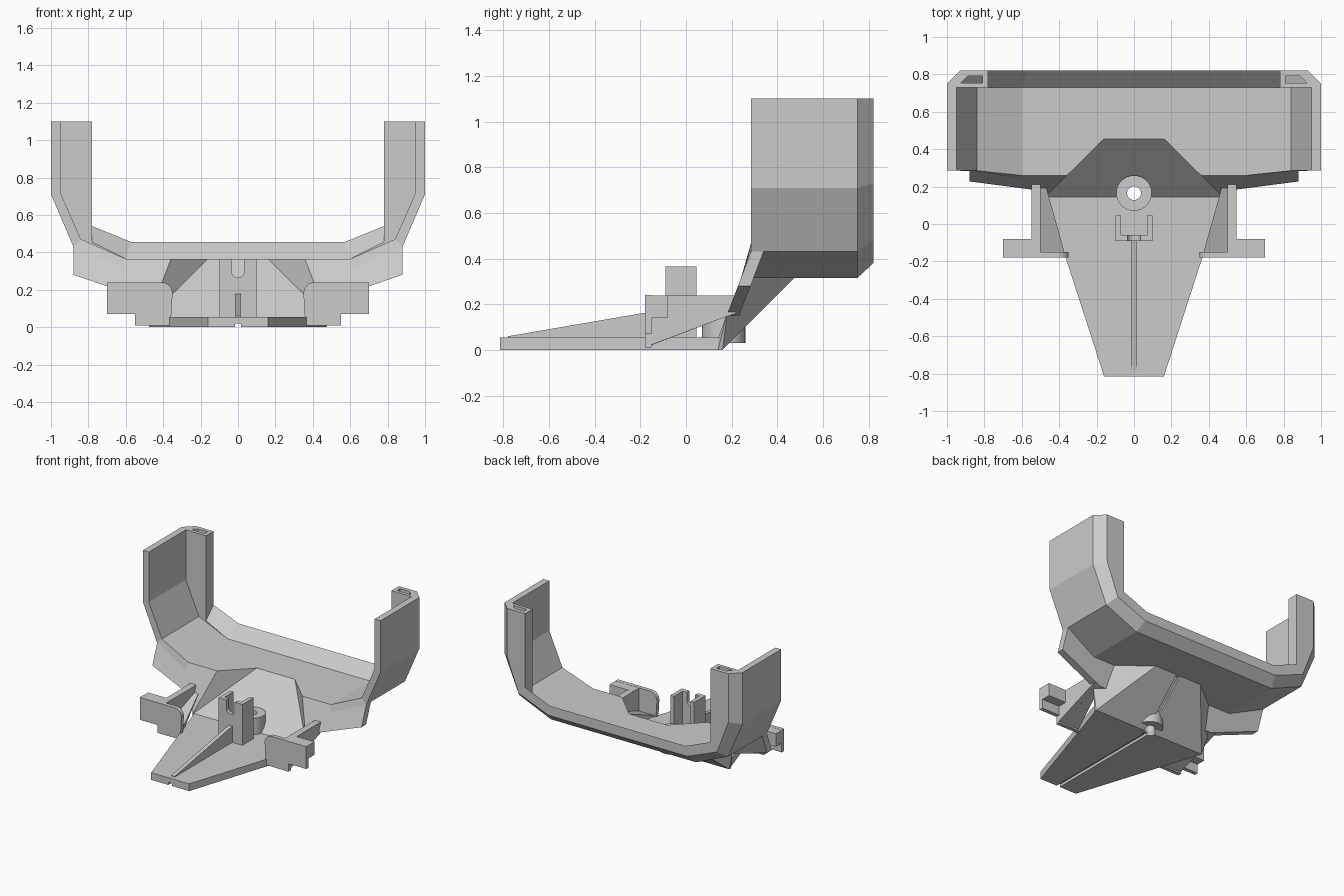
import bpy, bmesh, math

if "Cube" in bpy.data.objects:
    bpy.data.objects.remove(bpy.data.objects["Cube"])

grey = bpy.data.materials.new("plain grey")
grey.use_nodes = True
grey.diffuse_color = (0.6, 0.6, 0.6, 1)
grey.node_tree.nodes["Principled BSDF"].inputs["Base Color"].default_value = (0.6, 0.6, 0.6, 1)


def finish(name, bm):
    bmesh.ops.recalc_face_normals(bm, faces=bm.faces[:])
    mesh = bpy.data.meshes.new(name)
    bm.to_mesh(mesh)
    bm.free()
    mesh.materials.append(grey)
    obj = bpy.data.objects.new(name, mesh)
    bpy.context.collection.objects.link(obj)
    return obj


def loft(name, rings):
    """Skin a list of equal-length point rings and cap both ends."""
    bm = bmesh.new()
    rows = [[bm.verts.new(p) for p in ring] for ring in rings]
    n = len(rows[0])
    for a, b in zip(rows, rows[1:]):
        for i in range(n):
            j = (i + 1) % n
            bm.faces.new((a[i], a[j], b[j], b[i]))
    bm.faces.new(rows[0])
    bm.faces.new(rows[-1])
    bmesh.ops.remove_doubles(bm, verts=bm.verts[:], dist=0.0005)
    return finish(name, bm)


def prism(name, profile, axis, lo, hi):
    """Extrude a flat profile along one axis."""
    place = {"x": lambda p, t: (t, p[0], p[1]),
             "y": lambda p, t: (p[0], t, p[1]),
             "z": lambda p, t: (p[0], p[1], t)}[axis]
    return loft(name, [[place(p, t) for p in profile] for t in (lo, hi)])


def box(name, x, y, z):
    return prism(name, [(x[0], y[0]), (x[1], y[0]), (x[1], y[1]), (x[0], y[1])], "z", *z)


def hull(name, points):
    bm = bmesh.new()
    for p in points:
        bm.verts.new(p)
    bmesh.ops.convex_hull(bm, input=bm.verts[:])
    bmesh.ops.dissolve_limit(bm, angle_limit=0.01, verts=bm.verts[:], edges=bm.edges[:])
    return finish(name, bm)


def both(points):
    return [(s * p[0], *p[1:]) for p in points for s in (1, -1)]


def cone(name, x, y, z0, z1, r0, r1):
    ring = [(math.cos(i * math.tau / 32), math.sin(i * math.tau / 32)) for i in range(32)]
    return loft(name, [[(x + r * c, y + r * s, z) for c, s in ring] for r, z in ((r0, z0), (r1, z1))])


def cut(obj, cutters):
    for c in cutters:
        mod = obj.modifiers.new("cut", "BOOLEAN")
        mod.operation, mod.solver, mod.object = "DIFFERENCE", "EXACT", c
    dg = bpy.context.evaluated_depsgraph_get()
    mesh = bpy.data.meshes.new_from_object(obj.evaluated_get(dg))
    obj.modifiers.clear()
    obj.data = mesh


def front_y(z):
    return min(0.285, 0.18 + (z - 0.155) * 0.38)


# Cradle: one cross-section swept round the U, with a sloped rear lip and rear posts
# each station: outer, chamfered outer, rear lip, lip foot, inner
stations = [
    ((1, 1.1), (0.93, 1.1), (0.78, 1.1), (0.78, 1.1), (0.95, 1.1)),
    ((1, 0.71), (0.93, 0.73), (0.78, 0.72), (0.78, 0.72), (0.95, 0.72)),
    ((0.88, 0.43), (0.835, 0.48), (0.78, 0.54), (0.78, 0.455), (0.84, 0.47)),
    ((0.61, 0.315), (0.585, 0.38), (0.57, 0.455), (0.6, 0.365), (0.6, 0.365)),
]


def cradle_ring(station, s):
    out, back, lip, foot, inn = station
    pts = [(out, front_y(out[1])), (out, 0.75), (back, 0.82), (lip, 0.82),
           (foot, 0.73), (inn, 0.73), (inn, front_y(inn[1]))]
    return [(s * p[0], y, p[1]) for p, y in pts]


cradle = loft("cradle", [cradle_ring(s, -1) for s in stations]
              + [cradle_ring(s, 1) for s in reversed(stations)])

# Skirt leaning forward under the cradle
skirt_half = [(0.6, 0.335), (0.88, 0.43), (0.88, 0.28), (0.5, 0.15)]
outline = skirt_half + [(-x, z) for x, z in reversed(skirt_half)]
skirt = loft("skirt", [[(x, front_y(z) + d, z) for x, z in outline] for d in (0, 0.055)])

# Tapered base plate and the rising hull behind it
base = prism("base_plate", [(-0.16, -0.815), (0.16, -0.815), (0.475, 0.16), (-0.475, 0.16)],
             "z", 0, 0.055)
neck = hull("rear_neck", both([
    (0.475, 0.14, 0), (0.475, 0.16, 0), (0.475, 0.14, 0.05), (0.52, 0.18, 0.16),
    (0.45, 0.28, 0.33), (0.2, 0.475, 0.33), (0.2, 0.475, 0.315)]))

# Boss ring
boss = cone("boss_ring", 0, 0.165, 0.03, 0.18, 0.095, 0.095)

# Cutters: trough, cable groove, bore and post pockets
plan = [(0.16, 0.455), (0.47, 0.15), (0.52, 0.1)]
trough = hull("trough_cutter", both([(x, y, z) for x, y in plan for z in (y - 0.09, 0.6)]))
groove = prism("groove_cutter", [(-0.9, -0.1), (-0.9, 0.02), (0.155, 0.02), (0.5, 0.365),
                                 (0.6, 0.3), (0.2, -0.1)], "x", -0.015, 0.015)
bore = cone("bore_cutter", 0, 0.165, -0.1, 0.4, 0.037, 0.037)
flare = cone("flare_cutter", 0, 0.165, -0.02, 0.03, 0.06, 0.037)
pocket_plan = [(0.81, 0.755), (0.925, 0.755), (0.89, 0.79), (0.81, 0.79)]
pockets = [hull("pocket_cutter", [(s * x, y, z) for x, y in pocket_plan
                                  for z in (0.55 + (x - 0.81) * 1.6, 1.2)]) for s in (1, -1)]

cut(cradle, [trough] + pockets)
cut(skirt, [trough])
cut(neck, [trough, groove, bore, flare])
cut(base, [groove, bore, flare])
cut(boss, [bore])
for c in [trough, groove, bore, flare] + pockets:
    bpy.data.objects.remove(c)

# Centre rib
prism("centre_rib", [(-0.78, 0.045), (-0.78, 0.06), (-0.08, 0.18), (-0.08, 0.045)],
      "x", -0.015, 0.015)

# Slotted clip: front wall with a round-bottomed slot, and two arms
slot = [(0.035 * math.cos(a), 0.3 - 0.035 * math.sin(a))
        for a in [math.pi * i / 10 for i in range(11)]]
prism("clip_wall", [(-0.1, 0.04), (0.1, 0.04), (0.1, 0.365), (0.035, 0.365)] + slot
      + [(-0.035, 0.365), (-0.1, 0.365)], "y", -0.09, -0.06)

for side, s in (("left", 1), ("right", -1)):
    box(side + "_clip_arm", (s * 0.07, s * 0.1), (-0.09, 0.045), (0.04, 0.365))

    # Side bracket: rounded front plate, outer arm, side wall and sloped floor
    curve = [(0.41 - 0.06 * math.sin(a), 0.18 + 0.06 * math.cos(a))
             for a in [math.pi / 2 * i / 6 for i in range(7)]]
    plate = [(0.36, 0.01), (0.55, 0.01), (0.55, 0.07), (0.7, 0.07), (0.7, 0.24)] + curve
    prism(side + "_bracket_plate", [(s * x, z) for x, z in plate], "y", -0.18, -0.15)
    box(side + "_bracket_arm", (s * 0.5, s * 0.7), (-0.175, -0.08), (0.14, 0.239))
    prism(side + "_bracket_wall", [(-0.179, 0.012), (0.16, 0.14), (0.22, 0.16), (0.22, 0.238),
                                   (-0.179, 0.238)], "x", s * 0.5, s * 0.549)
    inner = [(0.365, -0.175, 0.012), (0.365, -0.175, 0.055), (0.47, 0.16, 0.14),
             (0.47, 0.2, 0.19)]
    hull(side + "_bracket_floor", [(s * x, y, z) for x, y, z in
                                   inner + [(0.51, y, z) for _, y, z in inner]])
